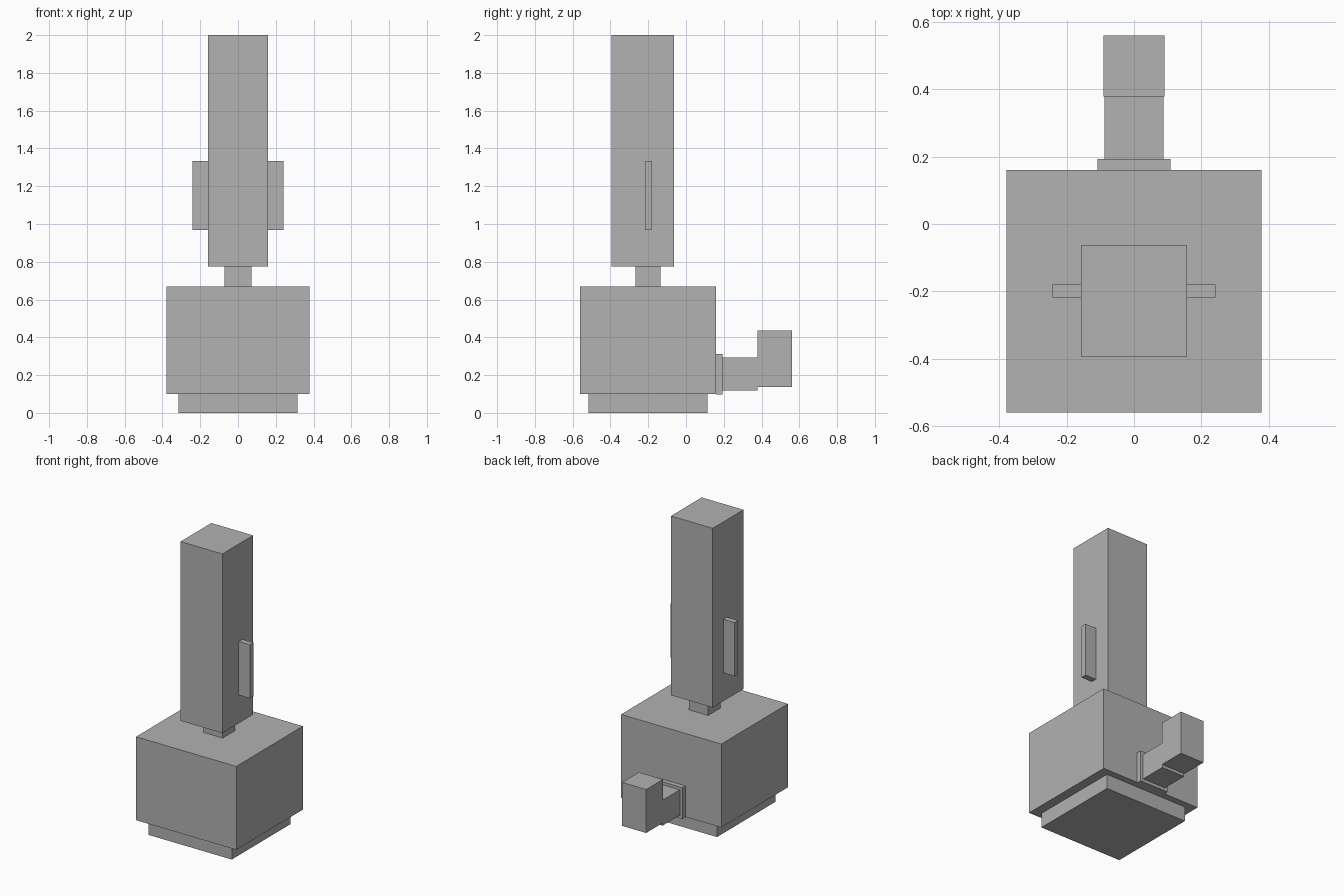
import bpy
import bmesh
from mathutils import Vector

cube = bpy.data.objects.get("Cube")
if cube:
    bpy.data.objects.remove(cube, do_unlink=True)

# One plain grey for the whole model
GREY = (0.445, 0.445, 0.445, 1.0)
grey = bpy.data.materials.new("plain_grey")
grey.use_nodes = True
grey.diffuse_color = GREY
grey.node_tree.nodes["Principled BSDF"].inputs["Base Color"].default_value = GREY


def box(name, x, y, z):
    """Flat-sided block spanning the given (low, high) range on each axis."""
    low, high = (Vector(c) for c in zip(x, y, z))
    bm = bmesh.new()
    bmesh.ops.create_cube(bm, size=1)
    bmesh.ops.scale(bm, vec=high - low, verts=bm.verts)
    bmesh.ops.translate(bm, vec=(low + high) / 2, verts=bm.verts)
    mesh = bpy.data.meshes.new(name)
    bm.to_mesh(mesh)
    bm.free()
    mesh.materials.append(grey)
    obj = bpy.data.objects.new(name, mesh)
    bpy.context.collection.objects.link(obj)
    return obj


def centred(name, half_width, y, z):
    return box(name, (-half_width, half_width), y, z)


# Main stack
centred("base_plinth", 0.315, (-0.517, 0.115), (0, 0.1))
centred("body", 0.379, (-0.56, 0.16), (0.1, 0.67))
centred("neck", 0.072, (-0.268, -0.136), (0.67, 0.775))
centred("tower", 0.158, (-0.395, -0.063), (0.775, 2))

# Thin fins on both sides of the tower
for side, x in (("left", (0.158, 0.242)), ("right", (-0.242, -0.158))):
    box(side + "_fin", x, (-0.218, -0.179), (0.968, 1.334))

# Elbow outlet at the back
centred("outlet_flange", 0.108, (0.16, 0.193), (0.097, 0.312))
centred("outlet_arm", 0.088, (0.193, 0.378), (0.118, 0.292))
centred("outlet_end", 0.091, (0.378, 0.56), (0.138, 0.435))
